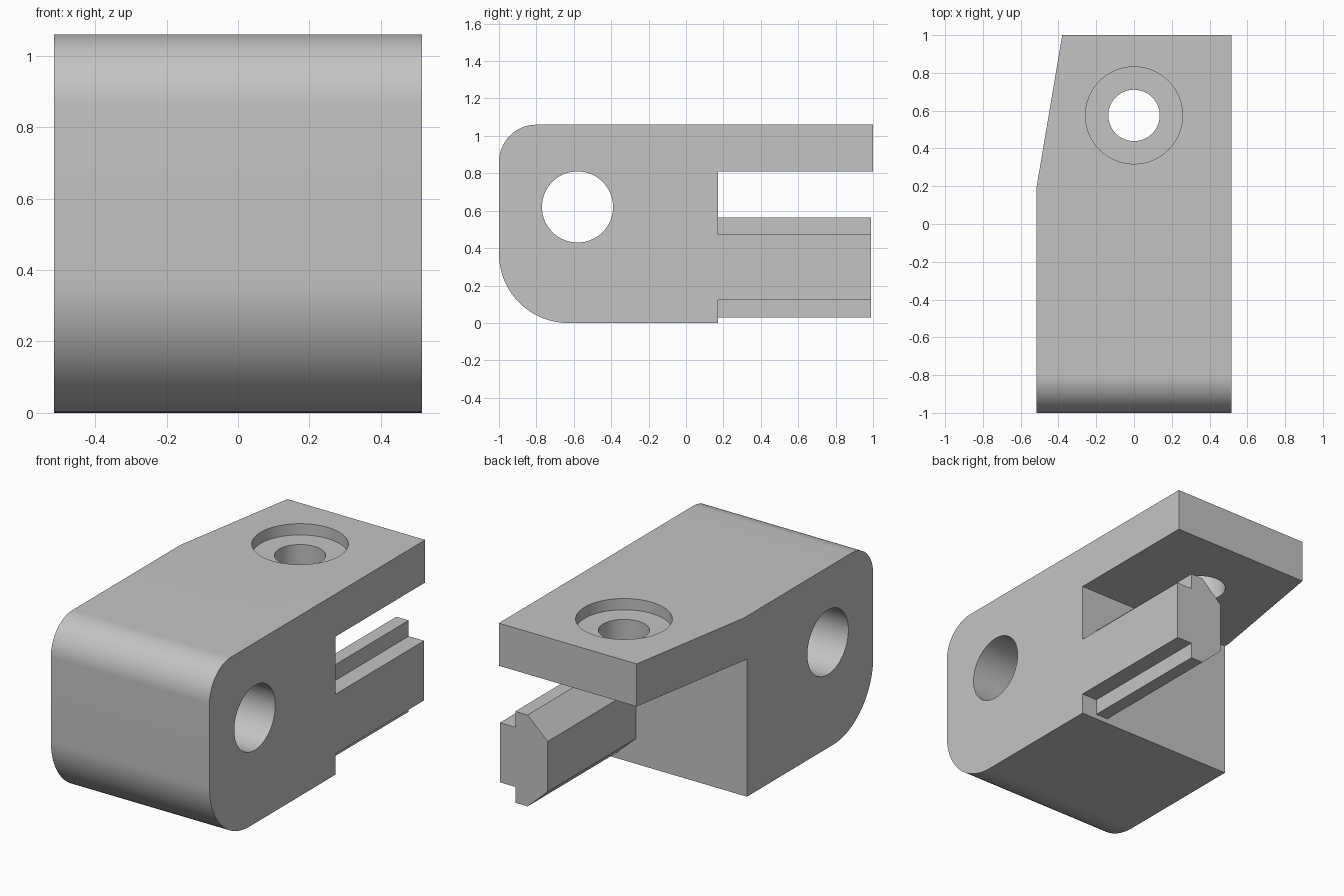
import bpy, bmesh
from math import sin, cos, pi, radians
from mathutils import Vector

if "Cube" in bpy.data.objects:
    bpy.data.objects.remove(bpy.data.objects["Cube"])

HALF_W, TOP, STEP_Y, PLATE_Z = 0.515, 1.06, 0.17, 0.81

grey = bpy.data.materials.new("plain grey")
grey.use_nodes = True
colour = (0.55, 0.55, 0.55, 1)
grey.diffuse_color = colour
grey.node_tree.nodes["Principled BSDF"].inputs["Base Color"].default_value = colour


def prism(name, outline, place, push):
    """Extrude a flat outline, placed in space by a function, along a vector."""
    bm = bmesh.new()
    face = bm.faces.new([bm.verts.new(place(a, b)) for a, b in outline])
    new = bmesh.ops.extrude_face_region(bm, geom=[face])["geom"]
    verts = [v for v in new if isinstance(v, bmesh.types.BMVert)]
    bmesh.ops.translate(bm, verts=verts, vec=Vector(push))
    bmesh.ops.recalc_face_normals(bm, faces=bm.faces)
    mesh = bpy.data.meshes.new(name)
    bm.to_mesh(mesh)
    bm.free()
    mesh.materials.append(grey)
    obj = bpy.data.objects.new(name, mesh)
    bpy.context.collection.objects.link(obj)
    return obj


def arc(cx, cy, r, start, end, steps):
    angles = [radians(start + (end - start) * i / steps) for i in range(steps + 1)]
    return [(cx + r * cos(t), cy + r * sin(t)) for t in angles]


def circle(cx, cy, r):
    return arc(cx, cy, r, 0, 360, 64)[:-1]


def activate(obj):
    bpy.ops.object.select_all(action="DESELECT")
    obj.select_set(True)
    bpy.context.view_layer.objects.active = obj


def cut(obj, cutter):
    mod = obj.modifiers.new("cut", "BOOLEAN")
    mod.operation, mod.solver, mod.object = "DIFFERENCE", "EXACT", cutter
    activate(obj)
    bpy.ops.object.modifier_apply(modifier=mod.name)
    bpy.data.objects.remove(cutter)


# Body: side profile with rounded front corners and overhanging top plate
r_top, r_low = 0.2, 0.37
side = [(1, TOP)]
side += arc(-1 + r_top, TOP - r_top, r_top, 90, 180, 20)
side += arc(-1 + r_low, r_low, r_low, 180, 270, 24)
side += [(STEP_Y, 0), (STEP_Y, PLATE_Z), (1, PLATE_Z)]
body = prism("body", side, lambda y, z: (-HALF_W, y, z), (2 * HALF_W, 0, 0))

# Tapered corner of the plate
taper = [(-HALF_W, 0.2), (-0.38, 1), (-0.363, 1.1), (-0.8, 1.1), (-0.8, 0.2)]
cut(body, prism("taper_cutter", taper, lambda x, y: (x, y, 0.5), (0, 0, 1)))

# Cross hole, screw hole and its counterbore
cut(body, prism("cross_hole_cutter", circle(-0.58, 0.62, 0.19),
                lambda y, z: (-1, y, z), (2, 0, 0)))
for radius, floor in ((0.257, TOP - 0.066), (0.136, 0.7)):
    cut(body, prism("screw_cutter", circle(0, 0.575, radius),
                    lambda x, y: (x, y, floor), (0, 0, 0.6)))

# Tongue: stepped rail on the outer side, bevelled on the inner side
mid = 0.297
half = [(HALF_W, 0.175), (0.415, 0.175), (0.415, 0.268), (0.335, 0.268), (0.205, 0.148)]
section = [(x, mid + h) for x, h in half] + [(x, mid - h) for x, h in reversed(half)]
tongue = prism("tongue", section, lambda x, z: (x, STEP_Y, z), (0, 0.82, 0))

for part in (body, tongue):
    activate(part)
    bpy.ops.object.shade_smooth_by_angle(angle=radians(25))
